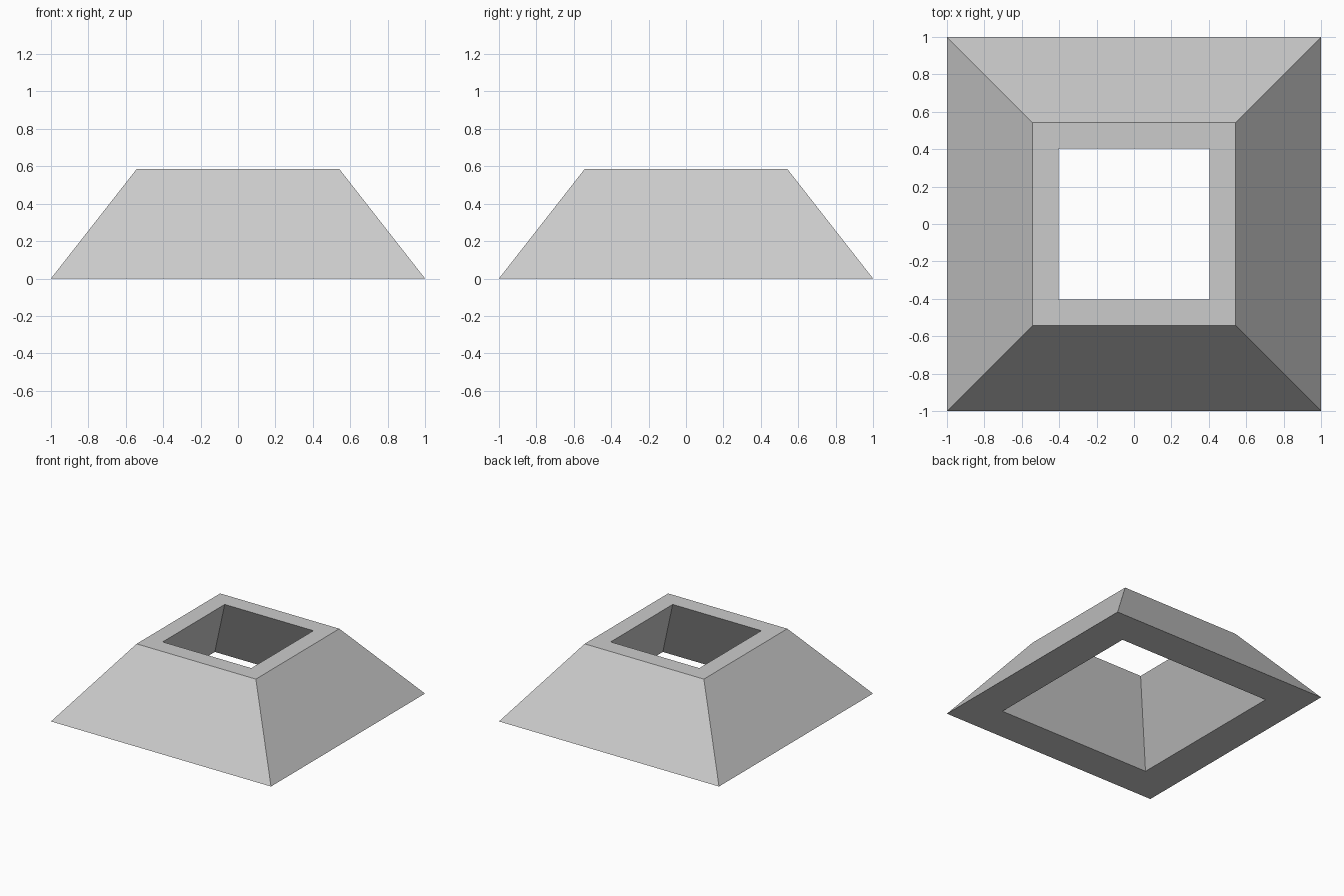
import bpy
import bmesh

cube = bpy.data.objects.get("Cube")
if cube:
    bpy.data.objects.remove(cube, do_unlink=True)

HEIGHT = 0.585

grey = bpy.data.materials.new("light grey")
grey.use_nodes = True
colour = (0.6, 0.6, 0.6, 1)
grey.diffuse_color = colour
grey.node_tree.nodes["Principled BSDF"].inputs["Base Color"].default_value = colour

bm = bmesh.new()


def square_ring(half, z):
    """Four corners of a centred square at height z."""
    signs = ((-1, -1), (1, -1), (1, 1), (-1, 1))
    return [bm.verts.new((sx * half, sy * half, z)) for sx, sy in signs]


# Wall section: outer foot, outer rim, inner rim, inner foot
section = ((1, 0), (0.542, HEIGHT), (0.403, HEIGHT), (0.703, 0))
rings = [square_ring(half, z) for half, z in section]

# Join each ring to the next, closing the loop underneath
for i, ring in enumerate(rings):
    following = rings[(i + 1) % len(rings)]
    for j in range(4):
        k = (j + 1) % 4
        bm.faces.new((ring[j], ring[k], following[k], following[j]))

bmesh.ops.recalc_face_normals(bm, faces=bm.faces)
mesh = bpy.data.meshes.new("hollow_pyramid_base")
bm.to_mesh(mesh)
bm.free()
mesh.materials.append(grey)
base = bpy.data.objects.new("hollow_pyramid_base", mesh)
bpy.context.collection.objects.link(base)
